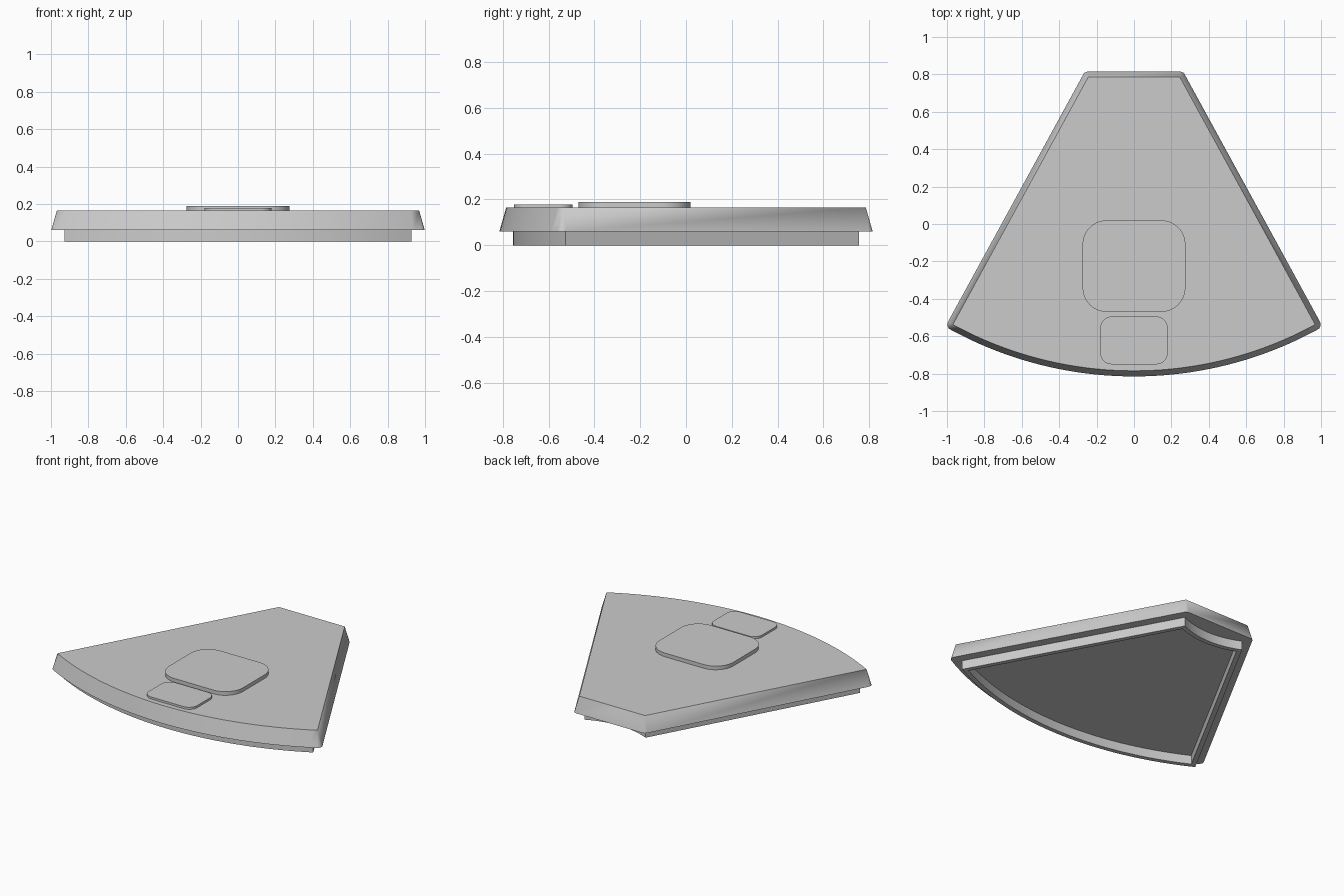
import bpy, bmesh
from math import sin, cos, asin, atan, radians, pi
from mathutils import Vector

if "Cube" in bpy.data.objects:
    bpy.data.objects.remove(bpy.data.objects["Cube"], do_unlink=True)

grey = bpy.data.materials.new("plain grey")
grey.use_nodes = True
colour = (0.6, 0.6, 0.6, 1)
grey.diffuse_color = colour
grey.node_tree.nodes["Principled BSDF"].inputs["Base Color"].default_value = colour

APEX = 1.233          # y of the point where the two sides would meet
HALF = atan(0.547)    # half angle of the fan
FRONT_R = 2.018       # front arc radius of the top face
BACK_Y = 0.785
LEDGE, TOP = 0.06, 0.165


def polar(r, a):
    return Vector((r * sin(a), APEX - r * cos(a)))


def spread(a, b, n):
    return [a + (b - a) * i / n for i in range(n + 1)]


def build(name, loops, caps=()):
    """Skin a stack of equal-length closed loops, each given as (points, z)."""
    bm = bmesh.new()
    rings = [[bm.verts.new((p.x, p.y, z)) for p in pts] for pts, z in loops]
    for low, high in zip(rings, rings[1:]):
        for i in range(len(low)):
            j = (i + 1) % len(low)
            bm.faces.new((low[i], low[j], high[j], high[i]))
    for k in caps:
        bm.faces.new(rings[k] if k else rings[k][::-1])
    bmesh.ops.remove_doubles(bm, verts=bm.verts, dist=1e-5)
    mesh = bpy.data.meshes.new(name)
    bm.to_mesh(mesh)
    bm.free()
    mesh.materials.append(grey)
    ob = bpy.data.objects.new(name, mesh)
    bpy.context.collection.objects.link(ob)
    bpy.ops.object.select_all(action='DESELECT')
    ob.select_set(True)
    bpy.context.view_layer.objects.active = ob
    bpy.ops.object.shade_smooth_by_angle(angle=radians(30))
    return ob


def body_outline(offset):
    """Fan outline pushed outwards, its corners rounded by the offset."""
    back = Vector(((APEX - BACK_Y) * 0.547, BACK_Y))
    corner = polar(FRONT_R, HALF)
    pairs = [(polar(FRONT_R, a), a - pi / 2) for a in spread(-HALF, HALF, 40)]
    pairs += [(corner, t) for t in spread(HALF - pi / 2, HALF, 6)]
    pairs += [(back, t) for t in spread(HALF, pi / 2, 6)]
    pairs += [(Vector((-back.x, back.y)), t) for t in spread(pi / 2, pi - HALF, 6)]
    pairs += [(Vector((-corner.x, corner.y)), t)
              for t in spread(pi - HALF, 1.5 * pi - HALF, 6)]
    return [p + offset * Vector((cos(t), sin(t))) for p, t in pairs]


def lip_outline(inset, back_r):
    """Fan outline with arcs at both ends, inset from the sides."""
    r = FRONT_R - inset
    a, b = HALF - asin(inset / r), HALF - asin(inset / back_r)
    return ([polar(r, t) for t in spread(-a, a, 40)]
            + [polar(back_r, t) for t in spread(b, -b, 16)])


def rounded_rectangle(w, y0, y1, r):
    points = []
    for x, y, start in ((w - r, y0 + r, -pi / 2), (w - r, y1 - r, 0),
                        (r - w, y1 - r, pi / 2), (r - w, y0 + r, pi)):
        points += [Vector((x + r * cos(t), y + r * sin(t)))
                   for t in spread(start, start + pi / 2, 10)]
    return points


# Fan-shaped slab with sloping walls
build("body", [(body_outline(0.03), LEDGE), (body_outline(0), TOP)], (0, -1))

# Hollow lip underneath
outer, inner = lip_outline(0.03, 0.529), lip_outline(0.06, 0.56)
build("bottom_lip", [(inner, LEDGE), (inner, 0), (outer, 0), (outer, LEDGE)])

# Raised pads on top
for name, shape, height in (("large_pad", (0.275, -0.47, 0.02, 0.13), 0.19),
                            ("small_pad", (0.18, -0.75, -0.495, 0.06), 0.179)):
    pad = rounded_rectangle(*shape)
    build(name, [(pad, TOP), (pad, height)], (0, -1))
